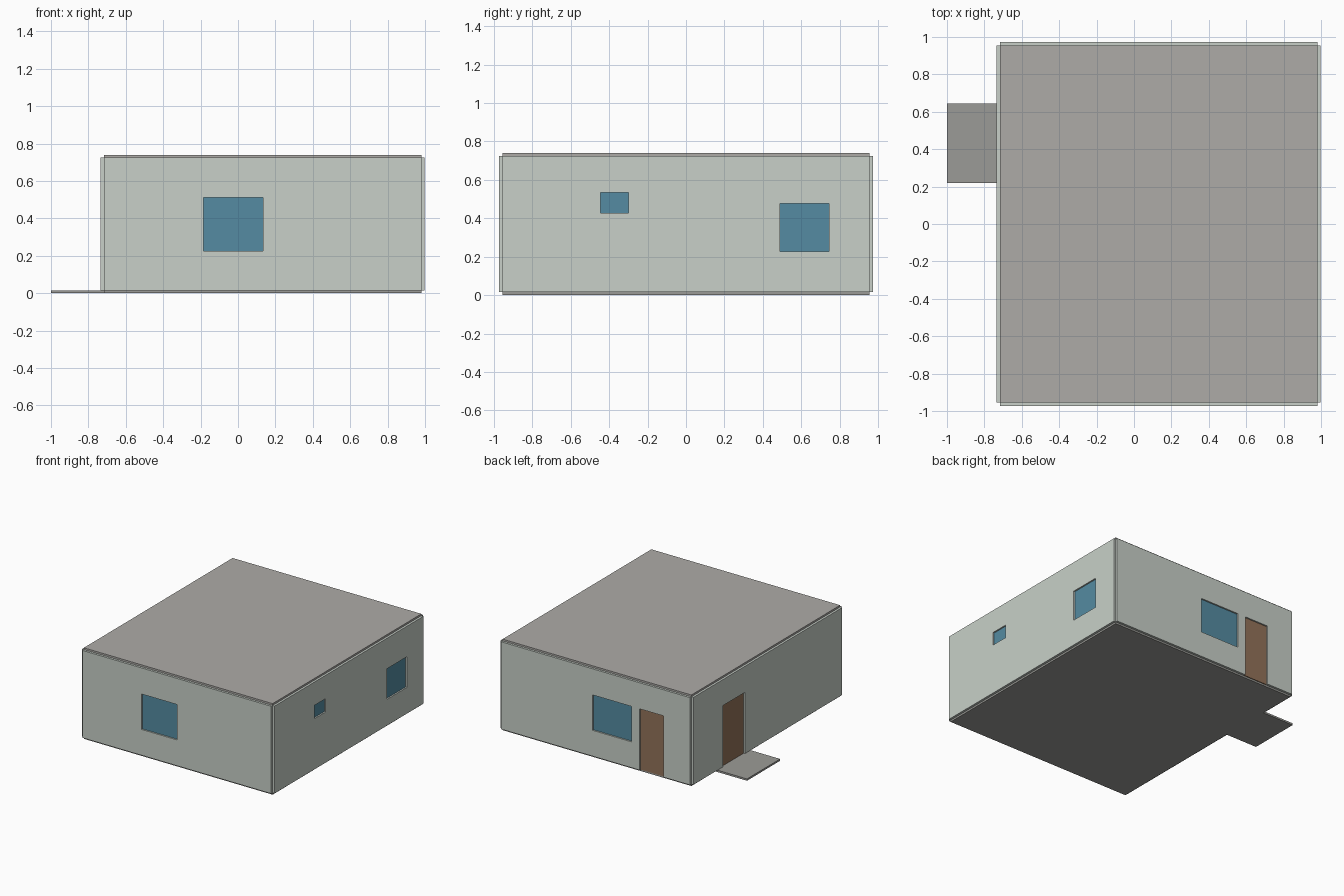
import bpy

if "Cube" in bpy.data.objects:
    bpy.data.objects.remove(bpy.data.objects["Cube"])

X0, X1, Y = -0.717, 0.98, 0.955      # wall centre lines
Z0, Z1, H = 0.015, 0.725, 0.74       # slab top, wall top, roof top
T, PANE = 0.036, 0.012               # wall and pane thickness


def material(name, rgb):
    m = bpy.data.materials.new(name)
    m.diffuse_color = (*rgb, 1)
    m.use_nodes = True
    m.node_tree.nodes["Principled BSDF"].inputs["Base Color"].default_value = m.diffuse_color
    return m


WALL = material("pale_green", (0.58, 0.63, 0.58))
GLASS = material("glass_blue", (0.09, 0.26, 0.36))
WOOD = material("wood_brown", (0.29, 0.17, 0.10))
ROOF = material("roof_grey", (0.42, 0.41, 0.39))
STONE = material("stone_grey", (0.33, 0.33, 0.31))


def box(name, x, y, z, mat=None):
    bpy.ops.mesh.primitive_cube_add(size=1, location=[sum(r) / 2 for r in (x, y, z)])
    ob = bpy.context.object
    ob.name = name
    ob.scale = [r[1] - r[0] for r in (x, y, z)]
    bpy.ops.object.transform_apply(location=False, rotation=False, scale=True)
    if mat:
        ob.data.materials.append(mat)
    return ob


def wall(name, axis, at, openings):
    """Wall along 'x' or 'y' with openings (kind, start, end, bottom, top)."""
    def place(label, span, thick, z, mat=None):
        across = (at - thick / 2, at + thick / 2)
        x, y = (span, across) if axis == 'x' else (across, span)
        return box(label, x, y, z, mat)

    body = place(name, (X0, X1) if axis == 'x' else (-Y, Y), T, (Z0, Z1), WALL)
    for i, (kind, a, b, lo, hi) in enumerate(openings, 1):
        low = lo - 0.01 if kind == "door" else lo
        cutter = place(f"{name}_cutter_{i}", (a, b), T * 2, (low, hi))
        cutter.hide_render = True
        cutter.hide_viewport = True
        cutter.display_type = 'WIRE'
        mod = body.modifiers.new(f"opening_{i}", 'BOOLEAN')
        mod.object = cutter
        mod.solver = 'EXACT'
        place(f"{name}_{kind}_{i}", (a, b), PANE, (lo, hi), WOOD if kind == "door" else GLASS)


# Floor, roof and porch slabs
box("floor_slab", (X0, X1), (-Y, Y), (0, Z0), STONE)
box("roof_slab", (X0, X1), (-Y, Y), (Z1, H), ROOF)
box("porch_slab", (-1, X0), (0.22, 0.645), (0, Z0), STONE)

# Walls with their windows and doors
wall("front_wall", 'x', -Y, [("window", -0.185, 0.135, 0.225, 0.513)])
wall("back_wall", 'x', Y, [("window", -0.192, 0.16, 0.225, 0.513),
                           ("door", -0.48, -0.265, Z0, 0.513)])
wall("right_wall", 'y', X1, [("window", -0.445, -0.30, 0.427, 0.535),
                             ("window", 0.49, 0.745, 0.228, 0.477)])
wall("left_wall", 'y', X0, [("door", 0.292, 0.575, Z0, 0.513)])
